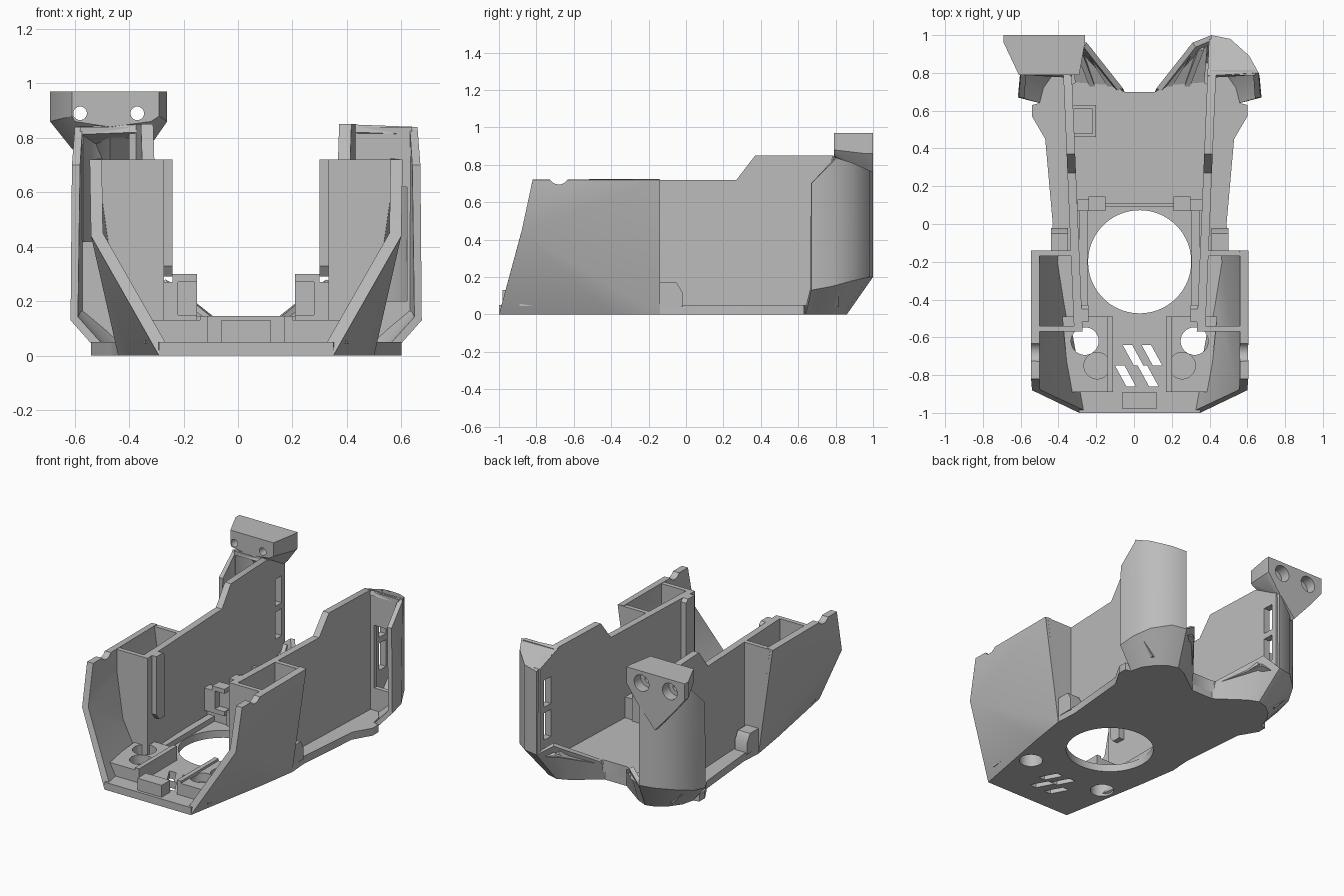
import bpy, bmesh, math
from mathutils import Vector

if "Cube" in bpy.data.objects:
    bpy.data.objects.remove(bpy.data.objects["Cube"])

C = 0.03  # x of the symmetry plane; all part coordinates are measured from it
grey = bpy.data.materials.new("plain grey")
grey.use_nodes = True
grey.diffuse_color = (0.5, 0.5, 0.5, 1)
grey.node_tree.nodes["Principled BSDF"].inputs["Base Color"].default_value = (0.5, 0.5, 0.5, 1)
parts = []


def bake(ob):
    bpy.context.view_layer.update()
    dg = bpy.context.evaluated_depsgraph_get()
    mesh = bpy.data.meshes.new_from_object(ob.evaluated_get(dg))
    ob.modifiers.clear()
    ob.data = mesh


def make(name, verts, faces, mirror=False, thick=0.0):
    mesh = bpy.data.meshes.new(name)
    mesh.from_pydata([Vector(v) for v in verts], [], faces)
    if not thick:
        bm = bmesh.new()
        bm.from_mesh(mesh)
        bmesh.ops.recalc_face_normals(bm, faces=bm.faces)
        bm.to_mesh(mesh)
        bm.free()
    mesh.materials.append(grey)
    ob = bpy.data.objects.new(name, mesh)
    bpy.context.collection.objects.link(ob)
    ob.location.x = C
    if thick:
        mod = ob.modifiers.new("thickness", 'SOLIDIFY')
        mod.thickness, mod.offset = thick, -1
    if mirror:
        mod = ob.modifiers.new("mirror", 'MIRROR')
        mod.use_mirror_merge = False
    bake(ob)
    parts.append(ob)
    return ob


def prism(name, pts, lo, hi, axis='z', mirror=False, shear=0.0):
    place = {'z': lambda a, b, h: (a, b, h),
             'y': lambda a, b, h: (a, h, b),
             'x': lambda a, b, h: (h + shear * (a + 0.5), a, b)}[axis]
    n = len(pts)
    verts = [place(a, b, h) for h in (lo, hi) for a, b in pts]
    faces = [list(range(n)), list(range(n, 2 * n))]
    faces += [(i, (i + 1) % n, n + (i + 1) % n, n + i) for i in range(n)]
    return make(name, verts, faces, mirror)


def rect(a, b, c, d):
    return [(a, c), (b, c), (b, d), (a, d)]


def box(name, x0, x1, y0, y1, z0, z1, mirror=True):
    return prism(name, rect(x0, x1, y0, y1), z0, z1, 'z', mirror)


def circle(x, y, r, n=48):
    return [(x + r * math.cos(math.tau * i / n), y + r * math.sin(math.tau * i / n)) for i in range(n)]


def sym(pts):
    return pts + [(-a, b) for a, b in reversed(pts)]


def cut(ob, pts, lo, hi, axis='z', mirror=False):
    cutter = prism("cutter", pts, lo, hi, axis, mirror)
    cutter.hide_render = True
    mod = ob.modifiers.new("cut", 'BOOLEAN')
    mod.operation, mod.object, mod.solver = 'DIFFERENCE', cutter, 'EXACT'
    bake(ob)
    parts.remove(cutter)
    bpy.data.objects.remove(cutter)


# Floor with its large round opening, screw holes and slanted vents
back_edge = [(.53, .64), (.51, .72), (.46, .79), (.40, .84), (.33, .86), (.26, .83), (.08, .70)]
floor = prism("floor", sym([(.32, -1), (.43, -.4), (.47, -.14), (.46, 0), (.50, .45),
                            (.57, .57), (.57, .63)] + back_edge), 0, .05)
deck = prism("front_deck", [(.14, -.89), (.37, -.89), (.41, -.49), (.14, -.49)], .045, .13, 'z', True)
cut(floor, circle(0, -.2, .273, 72), -.1, .2)
for ob in (floor, deck):
    cut(ob, circle(.29, -.62, .073), -.1, .3, 'z', True)
cut(deck, circle(.225, -.75, .07), .07, .3, 'z', True)
for x, y in ((-.09, -.64), (.01, -.64), (-.13, -.75), (-.01, -.75)):
    cut(floor, [(x, y), (x + .05, y), (x + .11, y - .11), (x + .06, y - .11)], -.1, .2)

box("front_tab", -.09, .09, -.98, -.89, .045, .13, False)
prism("rear_floor", sym([(.33, .1), (.36, .74), (.26, .78), (.08, .70)]), .045, .13)
box("tray_rim", .275, .32, -.5, .1, .045, .085)
box("deck_rail", .14, .17, -.89, -.49, .12, .145)

# Long inner side walls with the raised rear part
wall = prism("side_walls", [(-.57, .04), (-.57, .72), (.27, .72), (.37, .85), (.78, .85),
                            (.98, .77), (.98, .2), (.80, .04)], .305, .35, 'x', True, .042)
for z in (.28, .50):
    cut(wall, rect(.30, .50, z, z + .18), .87, .94, 'y', True)

# Faceted front shells
shell = make("front_shells", [(.32, -1, 0), (.57, -.88, .44), (.575, -.82, .72), (.43, -.4, 0),
                              (.47, -.14, 0), (.575, -.14, .72)],
             [(0, 3, 1), (1, 3, 4), (1, 4, 5), (1, 5, 2)], True, .045)
cut(shell, circle(-.68, .75, .055, 32), .4, .7, 'x', True)

# Open-topped pockets between shells and walls
prism("pocket_fronts", [(.31, .04), (.41, .04), (.46, .17), (.55, .5), (.55, .72), (.31, .72)],
      -.57, -.54, 'y', True)
prism("pocket_backs", [(.33, .04), (.455, .04), (.555, .72), (.33, .72)], -.17, -.14, 'y', True)
prism("pocket_ribs", [(-.52, .33), (-.49, .29), (-.43, .29), (-.43, .70), (-.45, .72), (-.52, .72)],
      .27, .32, 'x', True)
prism("step_tabs", [(-.15, .04), (-.02, .04), (-.02, .12), (-.05, .17), (-.15, .17)], .38, .47, 'x', True)

# Curved rear columns with bevelled feet and inward horns
foot = [(a, b, 0) for a, b in reversed(back_edge)]
middle = [(.09, .72, .12), (.28, .96, .27), (.38, 1, .20), (.48, .98, .20), (.58, .89, .18),
          (.635, .78, .15), (.645, .67, .13)]
top = [(.38, 1, .76), (.48, .98, .77), (.58, .89, .81), (.63, .80, .83), (.64, .67, .70)]
faces = [(i + 1, i, i + 7, i + 8) for i in range(6)]
faces += [(i + 10, i + 9, i + 14, i + 15) for i in range(4)]
make("rear_columns", foot + middle + top, faces, True, .03)
make("column_caps", [(.36, .785, .85), (.63, .80, .84), (.58, .89, .81), (.48, .98, .77), (.38, 1, .76)],
     [(0, 1, 2, 3, 4)], True, .03)
plate = prism("column_fronts", [(.38, .04), (.50, .04), (.61, .16), (.61, .84), (.38, .84)],
              .785, .815, 'y', True)
cut(plate, rect(.43, .59, .2, .62), .7, .9, 'y')
cut(plate, rect(-.60, -.43, .42, .82), .7, .9, 'y')

# Sloping clips on the horns
for k in (0, .1):
    make("horn_clips", [(.13 + k, .71, .12), (.16 + k, .71, .12), (.29 + k / 2, .92, .24),
                        (.26 + k / 2, .92, .24)], [(0, 1, 2, 3)], True, .035)
make("horn_ramps", [(.09, .70, .12), (.34, .72, .12), (.36, .96, .2), (.28, .94, .22)],
     [(0, 1, 2, 3)], True, .02)

# Slotted brackets ahead of the rear floor
box("bracket_backs", .18, .27, .12, .145, .12, .30)
box("bracket_outer_posts", .25, .33, .07, .13, .12, .27)
for z in (.12, .27):
    box("bracket_rails", .18, .27, .07, .13, z, z + .03)
box("cross_rib", -.18, .18, .09, .11, .04, .145, False)
for x0, x1, y0, y1 in ((-.36, -.23, .46, .48), (-.36, -.23, .61, .63), (-.25, -.23, .46, .63)):
    box("floor_tray", x0, x1, y0, y1, .12, .20, False)

# Flared mounting block with two bolt holes on the right column
back = [(-.69, .97), (-.69, .86), (-.61, .76), (-.47, .60), (-.33, .76), (-.26, .86), (-.26, .97)]
front = [(-.61, .97), (-.61, .88), (-.60, .86), (-.47, .84), (-.32, .86), (-.29, .88), (-.29, .97)]
rings = [(back, 1.0), (back, .96), (front, .79)]
verts = [(x - C, y, z) for ring, y in rings for x, z in ring]
faces = [list(range(7)), list(range(14, 21))]
faces += [(r + i, r + (i + 1) % 7, r + 7 + (i + 1) % 7, r + 7 + i) for r in (0, 7) for i in range(7)]
mount = make("mounting_block", verts, faces)
for x in (-.58, -.37):
    cut(mount, circle(x - C, .89, .055, 32), .93, 1.1, 'y')
    cut(mount, circle(x - C, .89, .025, 24), .7, 1.1, 'y')

# Smooth shading with sharp edges kept
for ob in parts:
    ob.select_set(True)
bpy.context.view_layer.objects.active = parts[0]
bpy.ops.object.shade_smooth_by_angle(angle=math.radians(32))
